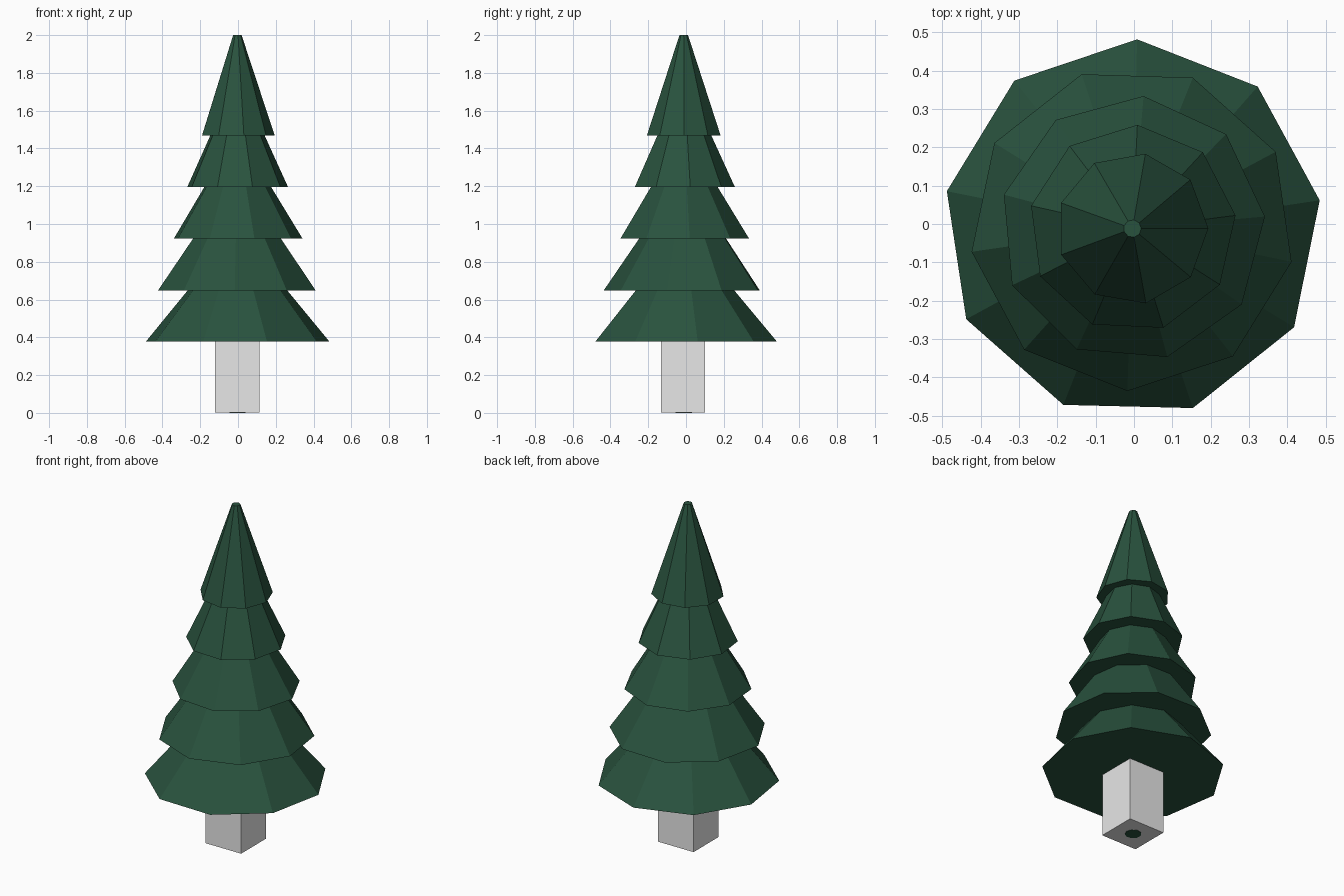
import bpy
from math import radians

cube = bpy.data.objects.get("Cube")
if cube:
    bpy.data.objects.remove(cube, do_unlink=True)

CX, CY = -0.004, -0.012
SIDES = 9


def material(name, rgb):
    m = bpy.data.materials.new(name)
    m.use_nodes = True
    m.diffuse_color = (*rgb, 1)
    m.node_tree.nodes["Principled BSDF"].inputs["Base Color"].default_value = (*rgb, 1)
    return m


def frustum(name, mat, r_low, r_high, z_low, z_high, turn=0):
    """Closed flat-faced frustum, its first corner turned from +x by turn degrees."""
    bpy.ops.mesh.primitive_cone_add(
        vertices=SIDES, radius1=r_low, radius2=r_high, depth=z_high - z_low,
        location=(CX, CY, (z_low + z_high) / 2), rotation=(0, 0, radians(turn - 90)))
    ob = bpy.context.object
    ob.name = name
    ob.data.materials.append(mat)


green = material("dark green", (0.022, 0.085, 0.048))
grey = material("light grey", (0.8, 0.8, 0.8))

# Foliage tiers: base height, base radius, top radius, turn
tiers = [
    (0.377, 0.494, 0.268, 8.6),
    (0.648, 0.424, 0.236, 28.2),
    (0.923, 0.347, 0.180, 5.2),
    (1.196, 0.271, 0.146, 7.3),
    (1.469, 0.198, 0.023, 0.2),
]
tops = [t[0] for t in tiers[1:]] + [2.0]
for i, ((z, r_low, r_high, turn), top) in enumerate(zip(tiers, tops), 1):
    frustum(f"foliage_tier_{i}", green, r_low, r_high, z, top, turn)

# Square trunk
bpy.ops.mesh.primitive_cube_add(size=1, location=(CX, CY - 0.003, 0.191))
trunk = bpy.context.object
trunk.name = "trunk"
trunk.scale = (0.233, 0.233, 0.378)
trunk.data.materials.append(grey)

# Core showing as a small disc under the trunk
frustum("trunk_core", green, 0.045, 0.045, 0, 0.3)
